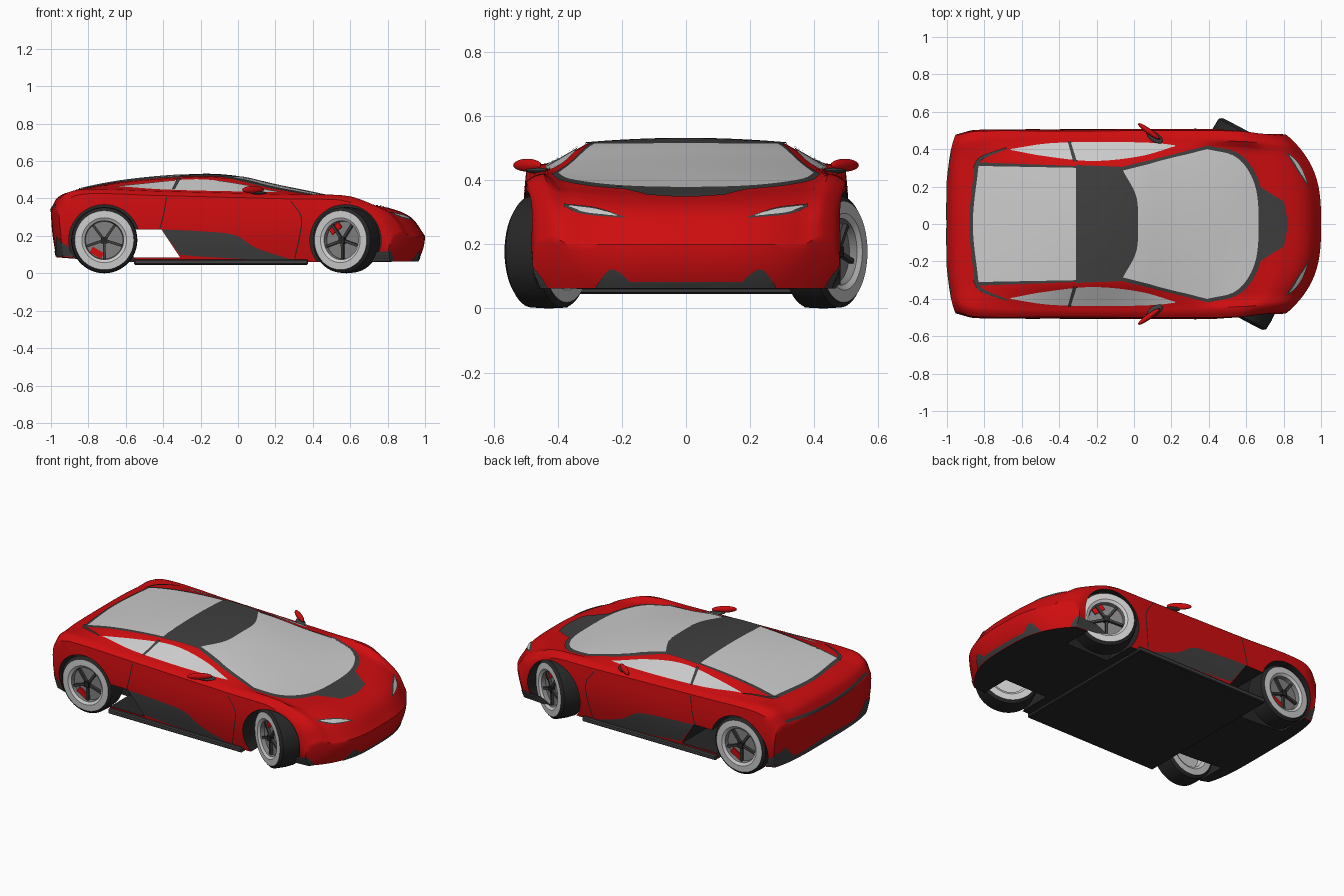
import bpy, bmesh, math
from mathutils import Matrix, Vector
from mathutils.bvhtree import BVHTree

if "Cube" in bpy.data.objects:
    bpy.data.objects.remove(bpy.data.objects["Cube"], do_unlink=True)

MATS, PARTS = {}, []
for name, col in {"red_paint": (.62, .004, .005), "pale_glass": (.6, .6, .6),
                  "dark_panel": (.05, .05, .05), "black_rubber": (.02, .02, .02),
                  "rim_grey": (.22, .22, .22)}.items():
    m = bpy.data.materials.new(name)
    m.use_nodes = True
    m.diffuse_color = (*col, 1)
    m.node_tree.nodes["Principled BSDF"].inputs["Base Color"].default_value = (*col, 1)
    MATS[name] = m
RED, PALE, DARK, BLACK, GREY = range(5)


def add(name, bm):
    """Turn a bmesh into a named object carrying the whole palette."""
    me = bpy.data.meshes.new(name)
    bm.to_mesh(me)
    bm.free()
    for m in MATS.values():
        me.materials.append(m)
    ob = bpy.data.objects.new(name, me)
    bpy.context.collection.objects.link(ob)
    PARTS.append(ob)
    return ob


def paint(bm, mat):
    for f in bm.faces:
        f.material_index = mat


def spline(keys, x):
    """Smooth curve through (x, value) keys."""
    n = len(keys)
    i = 0
    while i < n - 2 and x > keys[i + 1][0]:
        i += 1

    def slope(j):
        a, b = keys[max(j - 1, 0)], keys[min(j + 1, n - 1)]
        return (b[1] - a[1]) / (b[0] - a[0])
    (x0, v0), (x1, v1) = keys[i], keys[i + 1]
    h = x1 - x0
    t = min(max((x - x0) / h, 0), 1)
    return (v0 * (1 + 2 * t) * (1 - t) ** 2 + v1 * t * t * (3 - 2 * t)
            + h * slope(i) * t * (1 - t) ** 2 - h * slope(i + 1) * t * t * (1 - t))


def lerp(a, b, t):
    return a + (b - a) * t


# Body shape: lengthwise curves for crown, shoulder, rail and width
CROWN = [(-1, .34), (-.97, .4), (-.9, .435), (-.6, .495), (-.2, .527), (0, .515), (.2, .47),
         (.42, .425), (.68, .368), (.82, .345), (.93, .295), (1, .2)]
SHOULDER = [(-1, .33), (-.96, .395), (-.85, .425), (-.4, .415), (.3, .397), (.65, .387),
            (.85, .335), (.95, .28), (1, .2)]
RAIL = [(-1, .36), (-.85, .335), (-.3, .315), (0, .31), (.2, .35), (.42, .41), (1, .37)]
RAIL_DROP = [(-1, 0), (-.3, -.012), (.4, -.015), (.62, .008), (.8, .012), (1, 0)]
WIDTH = [(-1, .485), (-.9, .51), (-.4, .512), (.6, .512), (1, .485)]
FLOOR = [(-1, .085), (-.6, .06), (1, .062)]


def ease(t):
    t = min(max(t, 0), 1)
    return t * t * (3 - 2 * t)


def body_point(u, a, s):
    """u runs along the car, a across it, s from the top down to the floor."""
    q, w = abs(a), spline(WIDTH, u)
    rail, belt = spline(RAIL, u), w - .07
    crown, drop, sh = spline(CROWN, u), spline(RAIL_DROP, u), spline(SHOULDER, u)
    if q < .6:
        t = q / .6
        ty, tz = rail * t, crown + drop * t * t
    elif q < .8:
        t = (q - .6) / .2
        ty, tz = lerp(rail, belt, t), lerp(crown + drop, sh + .025, t)
    else:
        t = (q - .8) / .2
        ty, tz = lerp(belt, w - .015, t), sh + .025 * (1 - t * t)
    y = lerp(ty, (w - .035) * q, s) + .018 * q * math.sin(math.pi * s)
    z = lerp(tz, spline(FLOOR, u), s)
    front, rear = ease((u - .4) / .6), ease((-u - .5) / .5)
    x = u - front * (.2 * (y / .49) ** 3 + .04 * s * s) + rear * (.05 * (y / .49) ** 4 + .03 * s * s)
    return Vector((x, math.copysign(y, a), z))


def grid(bm, fn, n, m, mat):
    """Sheet of n by m quads; fn takes two values in 0..1."""
    v = [[bm.verts.new(fn(i / n, j / m)) for j in range(m + 1)] for i in range(n + 1)]
    for i in range(n):
        for j in range(m):
            bm.faces.new((v[i][j], v[i + 1][j], v[i + 1][j + 1], v[i][j + 1])).material_index = mat


def along(p):
    return math.sin(math.pi * (p - .5))


bm = bmesh.new()
NU, NA, NS = 80, 40, 8
for s, mat in ((0, RED), (1, BLACK)):
    grid(bm, lambda p, q: body_point(along(p), 2 * q - 1, s), NU, NA, mat)
for e in (-1, 1):
    grid(bm, lambda p, q: body_point(along(p), e, q), NU, NS, RED)
    grid(bm, lambda p, q: body_point(e, 2 * p - 1, q), NA, NS, RED)
bmesh.ops.remove_doubles(bm, verts=bm.verts, dist=.0002)
bmesh.ops.recalc_face_normals(bm, faces=bm.faces)
SKIN = BVHTree.FromBMesh(bm)
body = add("body_shell", bm)

# Wheel arches and the open duct ahead of the rear wheels
FRONT_X, REAR_X, AXLE_Z = .575, -.715, .177
bm = bmesh.new()
for x in (FRONT_X, REAR_X):
    for side in (-1, 1):
        bmesh.ops.create_cone(bm, cap_ends=True, segments=48, radius1=.19, radius2=.19, depth=.3,
                              matrix=Matrix.Translation((x, side * .42, AXLE_Z))
                              @ Matrix.Rotation(math.pi / 2, 4, "X"))
paint(bm, BLACK)
arches = add("arch_cutter", bm)
bm = bmesh.new()
f = bm.faces.new([bm.verts.new((x, -.7, z)) for x, z in
                  ((-.56, .085), (-.31, .085), (-.41, .235), (-.56, .235))])
ext = bmesh.ops.extrude_face_region(bm, geom=[f])
bmesh.ops.translate(bm, vec=(0, 1.4, 0), verts=[g for g in ext["geom"] if isinstance(g, bmesh.types.BMVert)])
bmesh.ops.recalc_face_normals(bm, faces=bm.faces)
paint(bm, BLACK)
duct = add("duct_cutter", bm)
bpy.context.view_layer.objects.active = body
for cutter in (arches, duct):
    mod = body.modifiers.new("cut", "BOOLEAN")
    mod.operation, mod.solver, mod.object = "DIFFERENCE", "EXACT", cutter
    bpy.ops.object.modifier_apply(modifier=mod.name)
    PARTS.remove(cutter)
    bpy.data.objects.remove(cutter, do_unlink=True)

# Thin plates laid on the skin between two edge curves
VIEWS = {"top": (lambda a, b: (a, b, 2), (0, 0, -1)), "side": (lambda a, b: (a, 2, b), (0, -1, 0)),
         "front": (lambda a, b: (2, a, b), (-1, 0, 0)), "rear": (lambda a, b: (-2, a, b), (1, 0, 0))}


def plate(name, view, edge_a, edge_b, mat, lift=.004, both=False, n=28, m=12):
    origin, ray = VIEWS[view]

    def curve(pts, t):
        return [spline([(i, p[k]) for i, p in enumerate(pts)], t * (len(pts) - 1)) for k in (0, 1)]

    def on_skin(p, q):
        a, b = curve(edge_a, p), curve(edge_b, p)
        o = Vector(origin(lerp(a[0], b[0], q), lerp(a[1], b[1], q)))
        hit, nor, _, _ = SKIN.ray_cast(o, Vector(ray))
        if hit is None:
            hit, nor, _, _ = SKIN.find_nearest(o + Vector(ray) * 1.4)
        return hit + nor * lift
    for side in ((1, -1) if both else (1,)):
        bm = bmesh.new()
        grid(bm, on_skin, n, m, mat)
        bm.normal_update()
        if sum(f.normal.dot(Vector(ray)) for f in bm.faces) > 0:
            bmesh.ops.reverse_faces(bm, faces=bm.faces)
        if side < 0:
            bmesh.ops.scale(bm, vec=(1, -1, 1), verts=bm.verts)
            bmesh.ops.reverse_faces(bm, faces=bm.faces)
        add(name if not both else ("left_" if side > 0 else "right_") + name, bm)


def sym(pts):
    """Mirror a half edge that ends on the centre line."""
    return pts + [(x, -y) for x, y in pts[-2::-1]]


# Roof, glass and bonnet panel
plate("windscreen_surround", "top", sym([(-.08, .3), (0, .16), (.02, 0)]),
      sym([(.4, .42), (.57, .37), (.67, .22), (.69, 0)]), DARK, .003)
plate("windscreen", "top", sym([(-.06, .285), (.01, .15), (.02, 0)]),
      sym([(.39, .4), (.55, .355), (.645, .21), (.665, 0)]), PALE, .007)
plate("roof_panel", "top", sym([(-.31, .315), (-.31, 0)]), sym([(-.06, .305), (.01, .15), (.025, 0)]), DARK, .005)
plate("rear_glass_surround", "top", sym([(-.31, .31), (-.31, 0)]), sym([(-.85, .33), (-.88, 0)]), DARK, .003)
plate("rear_glass", "top", sym([(-.31, .3), (-.31, 0)]), sym([(-.83, .31), (-.86, 0)]), PALE, .007)
plate("bonnet_panel", "top", sym([(.64, .22), (.67, 0)]), sym([(.8, .12), (.82, 0)]), DARK, .004)
plate("side_window", "top", [(-.66, .4), (-.45, .43), (-.15, .437), (.1, .432), (.22, .42)],
      [(-.66, .395), (-.47, .36), (-.22, .335), (.03, .36), (.22, .415)], PALE, .004, True)
plate("door_pillar", "top", [(-.355, .44), (-.325, .33)], [(-.34, .44), (-.305, .33)], DARK, .008, True)
plate("rear_vent", "top", [(-.86, .3), (-.82, .36), (-.68, .41)], [(-.84, .31), (-.8, .35), (-.68, .4)],
      DARK, .008, True)

# Side panels and door seams
plate("side_panel", "side", [(-.41, .235), (-.2, .225), (-.02, .205), (.1, .135), (.3, .07)],
      [(-.31, .1), (-.2, .09), (-.02, .08), (.1, .072), (.3, .066)], DARK, .004, True)
for name, pts in {"front_door_seam": [(.28, .385), (.335, .3), (.325, .19), (.3, .08)],
                  "rear_door_seam": [(-.385, .405), (-.4, .32), (-.42, .24)]}.items():
    plate(name, "side", pts, [(x + .006, z) for x, z in pts], BLACK, .003, True, 16, 1)
plate("rear_corner_trim", "side", [(-.97, .2), (-.94, .165), (-.9, .14)], [(-.97, .09), (-.94, .09), (-.9, .09)],
      DARK, .004, True)

# Nose and tail trim
plate("headlight_frame", "front", [(.38, .325), (.28, .313), (.19, .283)], [(.38, .316), (.32, .293), (.19, .281)],
      DARK, .003, True)
plate("headlight", "front", [(.365, .319), (.28, .308), (.215, .288)], [(.365, .315), (.31, .296), (.215, .286)],
      PALE, .006, True)
plate("splitter_corner", "front", [(.43, .068), (.45, .1), (.475, .13)], [(.43, .064), (.45, .064), (.475, .064)],
      DARK, .004, True)
plate("splitter_fin", "front", [(.17, .08), (.21, .115), (.24, .12), (.28, .07)],
      [(.17, .064), (.2, .064), (.24, .064), (.28, .064)], DARK, .004, True)
plate("splitter_strip", "front", sym([(-.2, .085), (0, .085)])[:1] + [(.2, .085)], [(-.2, .064), (.2, .064)], DARK)
plate("diffuser", "rear", [(-.47, .19), (-.33, .12), (0, .13), (.33, .12), (.47, .19)],
      [(-.47, .09), (-.33, .09), (0, .09), (.33, .09), (.47, .09)], DARK)
plate("tail_slit", "rear", [(-.4, .37), (0, .345), (.4, .37)], [(-.4, .355), (0, .325), (.4, .355)], DARK)

# Underbody and sills
bm = bmesh.new()
bmesh.ops.create_cube(bm, size=1, matrix=Matrix.Translation((-.09, 0, .06)) @ Matrix.Diagonal((.93, 1, .03, 1)))
bmesh.ops.bevel(bm, geom=bm.edges[:], offset=.006, segments=1, affect="EDGES")
for f in bm.faces:
    f.material_index = BLACK if f.normal.z < -.5 else DARK
add("underbody_sill", bm)

# Door mirrors
for side, label in ((1, "left"), (-1, "right")):
    for part, mat, loc, size in (("mirror", RED, (.08, .495, .447), (.072, .015, .02)),
                                 ("mirror_stalk", DARK, (.11, .465, .43), (.05, .025, .009))):
        bm = bmesh.new()
        bmesh.ops.create_uvsphere(bm, u_segments=20, v_segments=10, radius=1, matrix=Matrix.Translation(
            (loc[0], side * loc[1], loc[2])) @ Matrix.Rotation(-.63 * side, 4, "Z") @ Matrix.Diagonal((*size, 1)))
        paint(bm, mat)
        add(f"{label}_{part}", bm)

# Wheels: lathed tyre and rim, five spokes, hub and caliper
TYRE = [(0, -.035), (.1, -.035), (.104, -.06), (.12, -.07), (.158, -.068), (.174, -.055), (.177, 0),
        (.174, .055), (.158, .068), (.12, .07), (.104, .06), (.1, .02), (0, .02)]


def wheel(name, place, caliper_angle):
    bm = bmesh.new()
    steps = 48

    def ring(p, q):
        r, y = TYRE[round(q * (len(TYRE) - 1))]
        return (r * math.cos(p * math.tau), y, r * math.sin(p * math.tau))
    grid(bm, ring, steps, len(TYRE) - 1, PALE)
    bmesh.ops.remove_doubles(bm, verts=bm.verts, dist=.0001)
    for f in bm.faces:
        c = f.calc_center_median()
        r = math.hypot(c.x, c.z)
        f.material_index = BLACK if r > .16 else GREY if r < .103 and c.y < 0 else PALE
    bmesh.ops.recalc_face_normals(bm, faces=bm.faces)

    def block(angle, radius, size, y, mat):
        old = set(bm.faces)
        bmesh.ops.create_cube(bm, size=1, matrix=Matrix.Rotation(angle, 4, "Y")
                              @ Matrix.Translation((radius, y, 0)) @ Matrix.Diagonal((*size, 1)))
        for f in set(bm.faces) - old:
            f.material_index = mat
    for k in range(5):
        block(k * math.tau / 5 + .3, .055, (.09, .016, .014), -.045, DARK)
    block(0, 0, (.034, .03, .034), -.045, BLACK)
    block(caliper_angle, .078, (.035, .01, .07), -.038, RED)
    bmesh.ops.transform(bm, matrix=place, verts=bm.verts)
    add(name, bm)


STEER = math.radians(-28)
for side, label in ((-1, "right"), (1, "left")):
    flip = Matrix.Rotation(math.pi if side > 0 else 0, 4, "Z")
    wheel(f"front_{label}_wheel", Matrix.Translation((FRONT_X + .005, side * .432, AXLE_Z))
          @ Matrix.Rotation(STEER, 4, "Z") @ flip, -2.2)
    wheel(f"rear_{label}_wheel", Matrix.Translation((REAR_X, side * .425, AXLE_Z)) @ flip, 2.1)

# Smooth shading with crisp edges
bpy.ops.object.select_all(action="DESELECT")
for ob in PARTS:
    ob.select_set(True)
bpy.context.view_layer.objects.active = body
bpy.ops.object.shade_smooth_by_angle(angle=math.radians(35))
